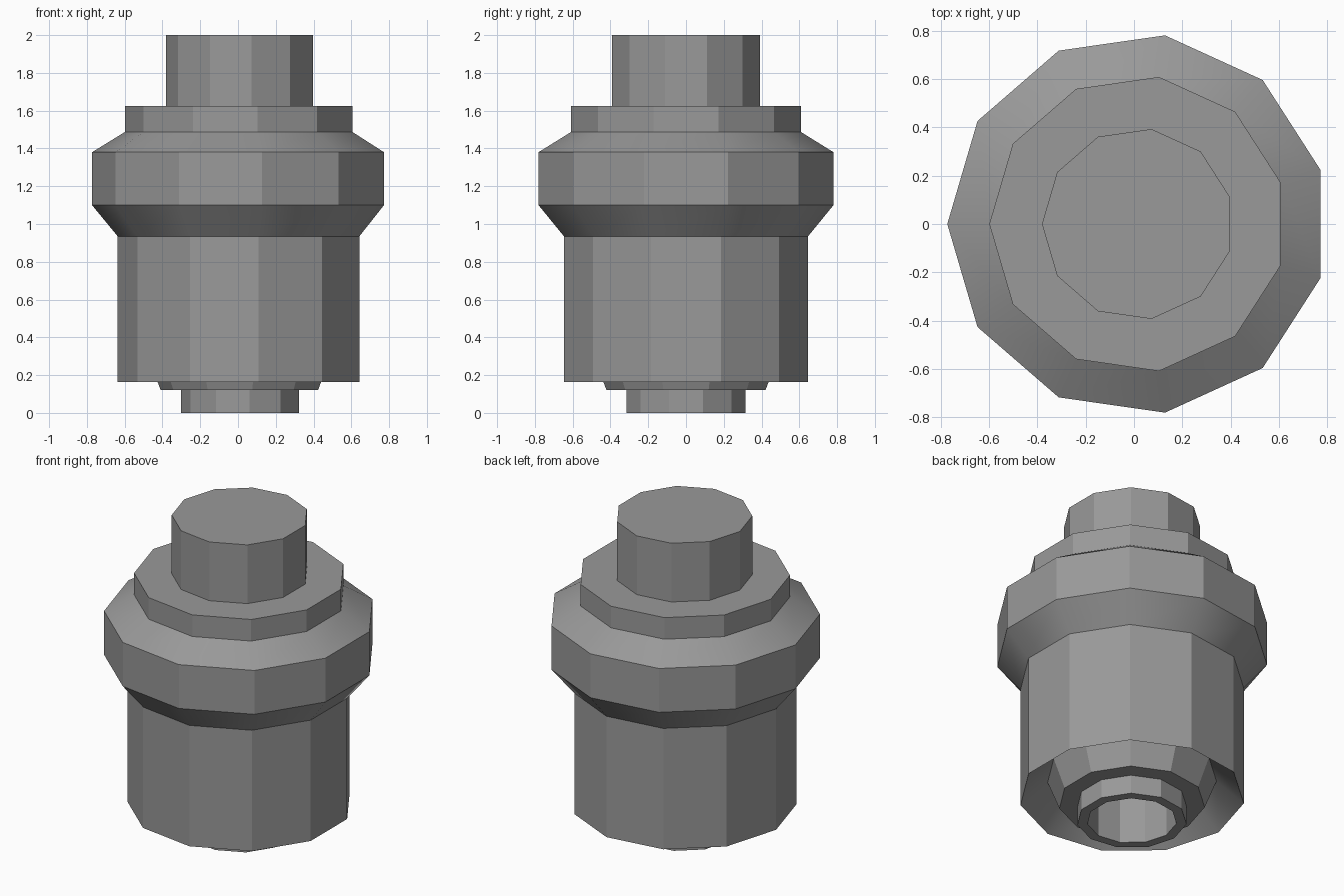
import bpy, bmesh, math

if "Cube" in bpy.data.objects:
    bpy.data.objects.remove(bpy.data.objects["Cube"])

SIDES = 11
CENTRE_X = 0.016   # an odd-sided ring is off-centre in its bounding box

grey = bpy.data.materials.new("mid grey")
grey.diffuse_color = (0.32, 0.32, 0.32, 1)
grey.use_nodes = True
grey.node_tree.nodes["Principled BSDF"].inputs["Base Color"].default_value = grey.diffuse_color


def lathe(name, profile):
    """Spin (radius, z) points, listed from bottom axis outwards and up."""
    bm = bmesh.new()
    rings = []
    for r, z in profile:
        if r == 0:
            rings.append(None)
            continue
        ring = []
        for i in range(SIDES):
            a = math.pi + 2 * math.pi * i / SIDES
            ring.append(bm.verts.new((CENTRE_X + r * math.cos(a), r * math.sin(a), z)))
        rings.append(ring)
    for lo, hi in zip(rings, rings[1:]):
        if lo is None:
            bm.faces.new(hi[::-1])
        elif hi is None:
            bm.faces.new(lo)
        else:
            for i in range(SIDES):
                j = (i + 1) % SIDES
                bm.faces.new((lo[i], lo[j], hi[j], hi[i]))
    mesh = bpy.data.meshes.new(name)
    bm.to_mesh(mesh)
    bm.free()
    mesh.materials.append(grey)
    obj = bpy.data.objects.new(name, mesh)
    bpy.context.collection.objects.link(obj)
    bpy.ops.object.select_all(action='DESELECT')
    obj.select_set(True)
    bpy.context.view_layer.objects.active = obj
    bpy.ops.object.shade_smooth_by_angle(angle=math.radians(30))
    return obj


# Hollow nozzle with a tapered socket, rising into the housing's recess
lathe("nozzle", [(0, 0.40), (0.26, 0.40), (0.26, 0), (0.319, 0),
                 (0.319, 0.12), (0.425, 0.12), (0.494, 0.30)])

# Housing: sloped recess underneath, body, flared collar and shoulder
lathe("housing", [(0.494, 0.30), (0.653, 0.163), (0.653, 0.935),
                  (0.789, 1.10), (0.789, 1.38), (0.615, 1.487),
                  (0.615, 1.625), (0.397, 1.625)])

# Solid post on top
lathe("top_post", [(0.397, 1.625), (0.397, 2.0), (0, 2.0)])
